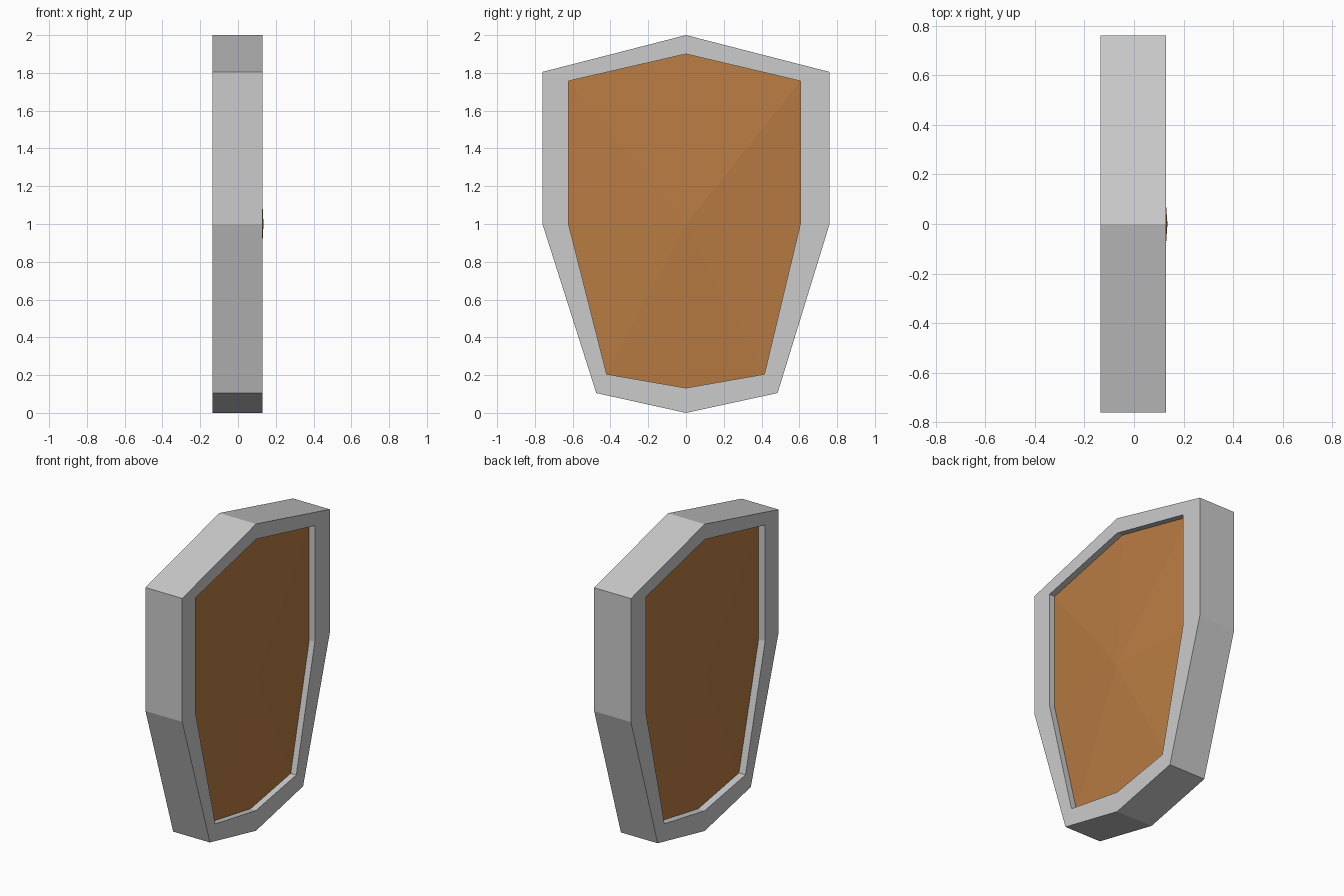
import bpy, bmesh

if "Cube" in bpy.data.objects:
    bpy.data.objects.remove(bpy.data.objects["Cube"])

# Outlines in the (y, z) plane, running round the shield from the top point
OUTER = [(0, 2.0), (0.76, 1.805), (0.76, 1.0), (0.485, 0.105),
         (0, 0.0), (-0.475, 0.105), (-0.76, 1.0), (-0.76, 1.805)]
INNER = [(0, 1.9), (0.605, 1.757), (0.605, 1.0), (0.415, 0.205),
         (0, 0.132), (-0.42, 0.205), (-0.622, 1.0), (-0.622, 1.757)]
FRONT, BACK = 0.13, -0.135


def make_object(name, bm, color=None):
    bmesh.ops.recalc_face_normals(bm, faces=bm.faces)
    mesh = bpy.data.meshes.new(name)
    bm.to_mesh(mesh)
    bm.free()
    obj = bpy.data.objects.new(name, mesh)
    bpy.context.collection.objects.link(obj)
    if color:
        mat = bpy.data.materials.new(name + "_color")
        mat.diffuse_color = color
        mat.use_nodes = True
        mat.node_tree.nodes["Principled BSDF"].inputs["Base Color"].default_value = mat.diffuse_color
        mesh.materials.append(mat)
    return obj


def loop(bm, outline, x):
    return [bm.verts.new((x, y, z)) for y, z in outline]


def bridge(bm, a, b):
    for i in range(len(a)):
        j = (i + 1) % len(a)
        bm.faces.new((a[i], a[j], b[j], b[i]))


# Metal rim: a closed ring with flat faces on both sides
bm = bmesh.new()
rings = [loop(bm, OUTER, FRONT), loop(bm, OUTER, BACK),
         loop(bm, INNER, BACK), loop(bm, INNER, FRONT)]
for k in range(4):
    bridge(bm, rings[k], rings[(k + 1) % 4])
make_object("rim", bm)

# Wooden panel: recessed at the edge, rising to a shallow point on each side
bm = bmesh.new()
edges = []
for edge_x, peak_x in ((0.09, 0.135), (-0.088, -0.132)):
    edge = loop(bm, INNER, edge_x)
    peak = bm.verts.new((peak_x, 0, 1.0))
    for i in range(len(edge)):
        bm.faces.new((edge[i], edge[(i + 1) % len(edge)], peak))
    edges.append(edge)
bridge(bm, *edges)
make_object("wood_panel", bm, (0.48, 0.2, 0.055, 1))
